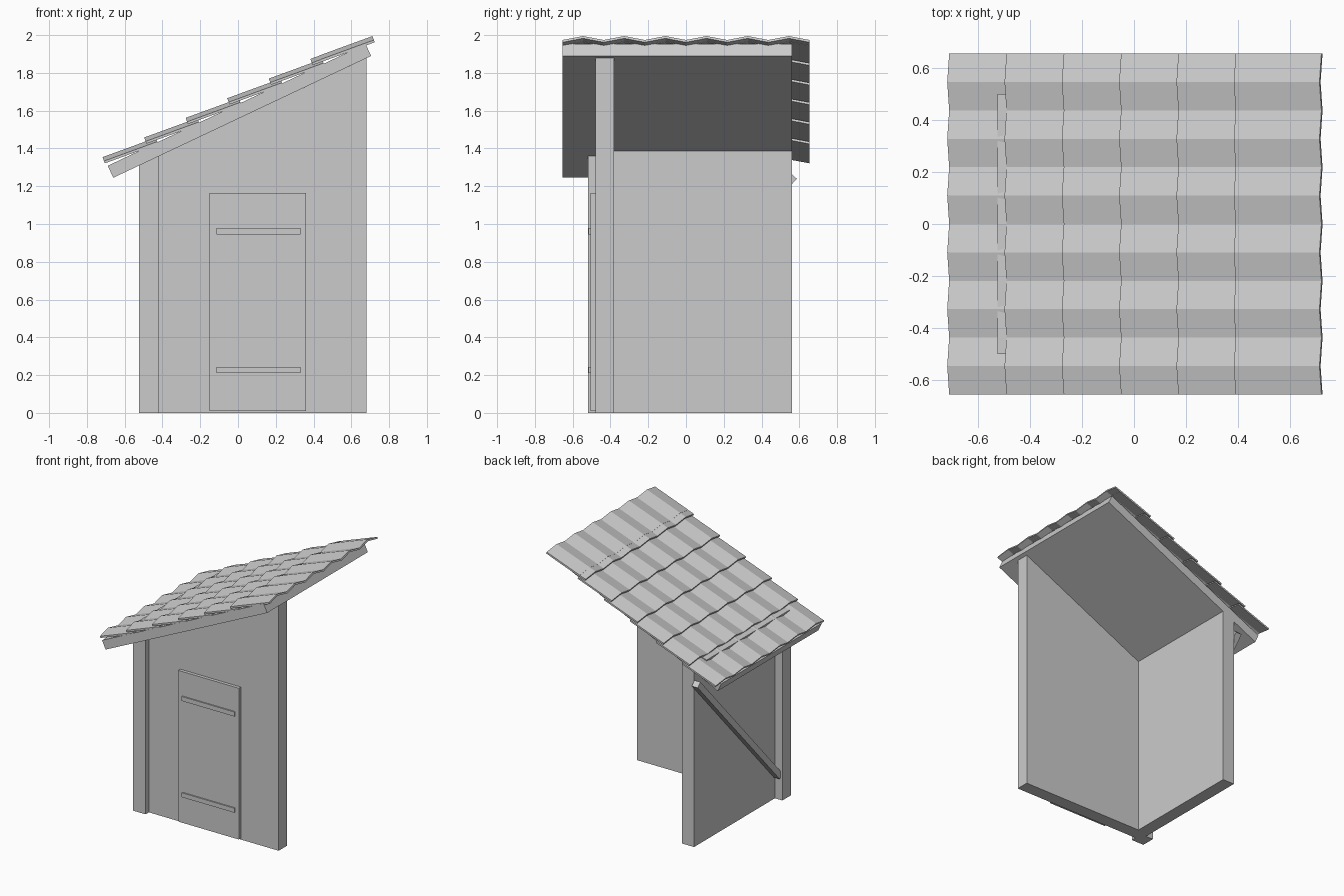
import bpy, math
from mathutils import Matrix, Vector

if "Cube" in bpy.data.objects:
    bpy.data.objects.remove(bpy.data.objects["Cube"])

SLOPE = 0.4725
PITCH = math.atan(SLOPE)


def under(x):
    """Height of the roof underside at x."""
    return 1.245 + SLOPE * (x + 0.66)


def new_mesh(name, verts, faces):
    me = bpy.data.meshes.new(name)
    me.from_pydata(verts, [], faces)
    me.update()
    return me


def add(name, me, matrix=None):
    ob = bpy.data.objects.new(name, me)
    bpy.context.collection.objects.link(ob)
    if matrix is not None:
        ob.matrix_world = matrix
    return ob


def prism(name, profile, y0, y1):
    """Counter-clockwise x/z profile (seen from the front) extruded from y0 to y1."""
    n = len(profile)
    verts = [(x, y, z) for y in (y0, y1) for x, z in profile]
    faces = [tuple(range(n)), tuple(range(2 * n - 1, n - 1, -1))]
    faces += [(i, i + n, (i + 1) % n + n, (i + 1) % n) for i in range(n)]
    return add(name, new_mesh(name, verts, faces))


def box(name, x0, x1, y0, y1, z0, z1):
    return prism(name, [(x0, z0), (x1, z0), (x1, z1), (x0, z1)], y0, y1)


# Two walls in an L, cut to the roof pitch
prism("front_wall", [(-0.46, 0), (0.68, 0), (0.68, under(0.68)), (-0.46, under(-0.46))],
      -0.48, -0.38)
prism("side_wall", [(-0.46, 0), (-0.36, 0), (-0.36, under(-0.36)), (-0.46, under(-0.46))],
      -0.38, 0.56)

# Corner post
box("corner_post", -0.523, -0.417, -0.52, -0.415, 0, 1.36)

# Door with two straps
box("door", -0.15, 0.36, -0.505, -0.48, 0.01, 1.165)
for label, z in (("lower", 0.227), ("upper", 0.962)):
    box(label + "_door_strap", -0.115, 0.33, -0.515, -0.50, z - 0.017, z + 0.017)

# Diagonal brace on the outside of the side wall
a, b = Vector((-0.485, -0.42, 0.18)), Vector((-0.485, 0.57, 1.255))
brace = box("diagonal_brace", -0.025, 0.025, 0, (b - a).length, -0.023, 0.023)
brace.matrix_world = (Matrix.Translation(a)
                      @ Matrix.Rotation(math.atan2(b.z - a.z, b.y - a.y), 4, 'X'))

# Roof slab
prism("roof_slab", [(-0.66, 1.245), (0.705, 1.89), (0.675, 1.953), (-0.69, 1.308)],
      -0.655, 0.56)

# Batten under the lowest tiles
batten = box("tile_batten", -0.045, 0.045, -0.5, 0.5, -0.02, 0.022)
batten.matrix_world = Matrix.Translation((-0.475, 0, 1.415)) @ Matrix.Rotation(-0.3, 4, 'Y')

# One ridged tile mesh: a thin shallow peak swept up the slope
W, L, DROP, T = 0.218, 0.30, 0.022, 0.013
section = [(-W / 2, -DROP), (0, 0), (W / 2, -DROP),
           (W / 2, -DROP - T), (0, -T), (-W / 2, -DROP - T)]
tile_verts = [(x, y, z) for x in (0, L) for y, z in section]
tile_faces = [(i, (i + 1) % 6, (i + 1) % 6 + 6, i + 6) for i in range(6)]
tile_faces = [f[::-1] for f in tile_faces]
tile_faces += [(0, 1, 4, 5), (1, 2, 3, 4), (11, 10, 7, 6), (10, 9, 8, 7)]
tile_mesh = new_mesh("roof_tile", tile_verts, tile_faces)

# Overlapping rows of tiles, with an extra row doubled up at the top edge
rows = [(-0.717 + 0.22 * k, 1.354 + 0.22 * SLOPE * k) for k in range(6)] + [(0.43, 1.892)]
tilt = Matrix.Rotation(-math.atan(0.365), 4, 'Y')
for r, (x, z) in enumerate(rows):
    for c in range(6):
        place = Matrix.Translation((x, (c - 2.5) * W, z)) @ tilt
        add(f"roof_tile_{r + 1}_{c + 1}", tile_mesh, place)
